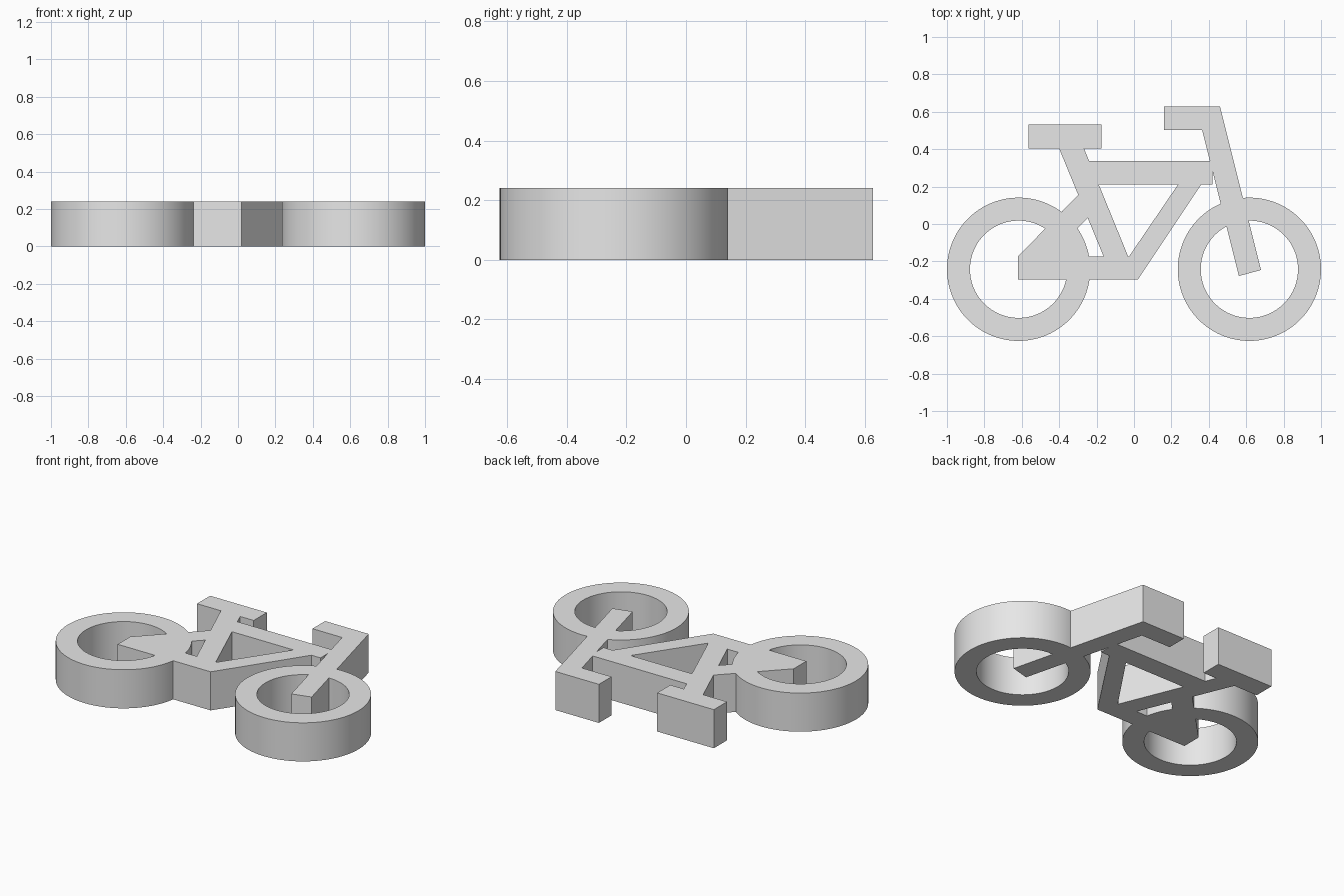
import bpy, bmesh, math

if "Cube" in bpy.data.objects:
    bpy.data.objects.remove(bpy.data.objects["Cube"])

THICK = 0.24

grey = bpy.data.materials.new("plain grey")
grey.diffuse_color = (0.8, 0.8, 0.8, 1)
grey.use_nodes = True
grey.node_tree.nodes["Principled BSDF"].inputs["Base Color"].default_value = grey.diffuse_color


def finish(name, bm):
    bmesh.ops.recalc_face_normals(bm, faces=bm.faces)
    mesh = bpy.data.meshes.new(name)
    bm.to_mesh(mesh)
    bm.free()
    mesh.materials.append(grey)
    obj = bpy.data.objects.new(name, mesh)
    bpy.context.collection.objects.link(obj)
    return obj


def slab(name, points):
    """Extrude a flat outline to the full thickness."""
    bm = bmesh.new()
    face = bm.faces.new([bm.verts.new((x, y, 0)) for x, y in points])
    ext = bmesh.ops.extrude_face_region(bm, geom=[face])
    top = [v for v in ext["geom"] if isinstance(v, bmesh.types.BMVert)]
    bmesh.ops.translate(bm, verts=top, vec=(0, 0, THICK))
    return finish(name, bm)


def box(name, x0, x1, y0, y1):
    return slab(name, [(x0, y0), (x1, y0), (x1, y1), (x0, y1)])


def ring(name, cx, cy, outer, inner, n=96):
    """Flat wheel with a rectangular section swept round its centre."""
    bm = bmesh.new()
    section = [(outer, 0), (outer, THICK), (inner, THICK), (inner, 0)]
    loops = []
    for i in range(n):
        a = 2 * math.pi * i / n
        loops.append([bm.verts.new((cx + r * math.cos(a), cy + r * math.sin(a), z))
                      for r, z in section])
    for i in range(n):
        p, q = loops[i], loops[(i + 1) % n]
        for k in range(4):
            m = (k + 1) % 4
            bm.faces.new((p[k], q[k], q[m], p[m]))
    return finish(name, bm)


# Frame tubes
body = slab("bicycle", [(-0.40, 0.403), (-0.40, 0.45), (-0.267, 0.45),
                        (-0.267, 0.403), (0.0, -0.25), (-0.131, -0.25)])
parts = [
    box("top_tube", -0.25, 0.42, 0.21, 0.337),
    slab("down_tube", [(0.262, 0.25), (-0.058, -0.22), (-0.058, -0.297),
                       (0.02, -0.297), (0.385, 0.25)]),
    box("chain_stay", -0.62, 0.02, -0.297, -0.173),
    slab("seat_stay", [(-0.62, -0.20), (-0.34, -0.20), (-0.30, -0.021),
                       (-0.22, 0.06), (-0.274, 0.18), (-0.62, -0.173)]),
    # Saddle
    box("saddle", -0.564, -0.174, 0.403, 0.532),
    # Fork with handlebar
    slab("fork_and_handlebar", [(0.16, 0.627), (0.16, 0.503), (0.364, 0.503),
                                (0.561, -0.278), (0.679, -0.246), (0.46, 0.627)]),
    # Wheels
    ring("rear_wheel", -0.617, -0.242, 0.383, 0.26),
    ring("front_wheel", 0.617, -0.242, 0.383, 0.26),
]

# Fuse the parts into one solid
bpy.context.view_layer.objects.active = body
for part in parts:
    mod = body.modifiers.new("fuse", 'BOOLEAN')
    mod.operation = 'UNION'
    mod.solver = 'EXACT'
    mod.object = part
    bpy.ops.object.modifier_apply(modifier=mod.name)
    bpy.data.objects.remove(part)

bpy.ops.object.select_all(action='DESELECT')
body.select_set(True)
bpy.ops.object.shade_smooth_by_angle(angle=math.radians(30))
